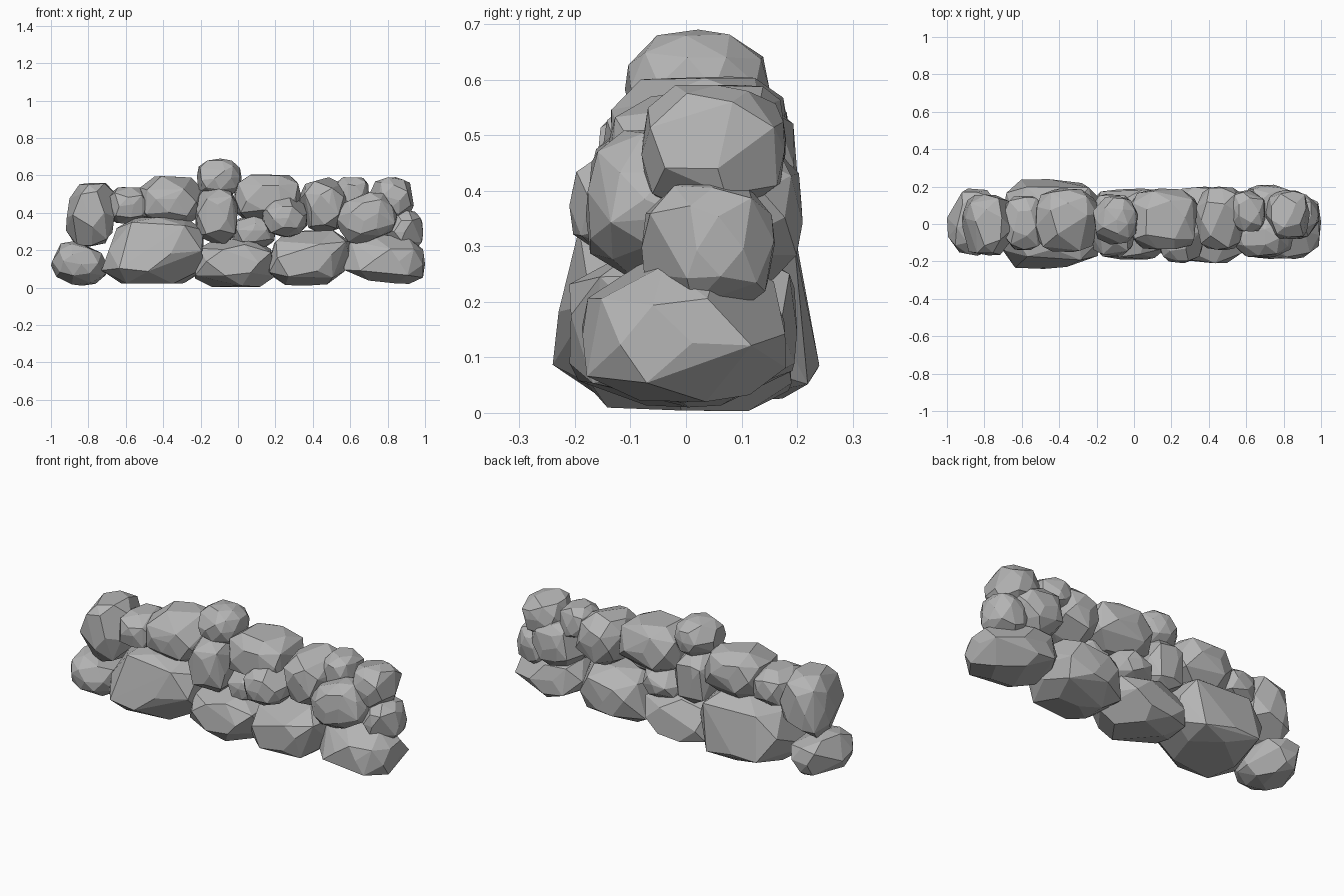
import bpy, bmesh, math, random
from mathutils import Matrix, Vector

random.seed(7)

cube = bpy.data.objects.get("Cube")
if cube:
    bpy.data.objects.remove(cube, do_unlink=True)

stone_grey = bpy.data.materials.new("stone_grey")
stone_grey.use_nodes = True
colour = (0.46, 0.46, 0.46, 1)
stone_grey.diffuse_color = colour
stone_grey.node_tree.nodes["Principled BSDF"].inputs["Base Color"].default_value = colour


def stone(name, x, y, z, tilt=0, square=3.0, taper=0.0, lean=0.0):
    """Faceted rounded block, tilted in the wall plane and fitted to the given extents."""
    spans = (x, y, z)
    size = Vector([b - a for a, b in spans])
    centre = Vector([(a + b) / 2 for a, b in spans])

    # Jittered ball pushed out towards a box
    bm = bmesh.new()
    bmesh.ops.create_icosphere(bm, subdivisions=2, radius=1)
    spin = Matrix.Rotation(random.uniform(0, math.tau), 3, "Z")
    points = []
    for v in bm.verts:
        if random.random() < 0.12:
            continue
        d = spin @ v.co + Vector([random.uniform(-0.1, 0.1) for _ in range(3)])
        d /= sum(abs(c) ** square for c in d) ** (1 / square)
        d.x = d.x * (1 - taper * d.z) + lean * d.z
        d.y *= 1 - taper * d.z
        points.append(d)
    bm.clear()

    # Tilt at true proportions, then fit to the extents
    turn = Matrix.Rotation(math.radians(-tilt), 3, "Y")
    points = [turn @ Vector([p[i] * size[i] for i in range(3)]) for p in points]
    low = [min(p[i] for p in points) for i in range(3)]
    high = [max(p[i] for p in points) for i in range(3)]
    for p in points:
        bm.verts.new([centre[i] + size[i] * ((p[i] - low[i]) / (high[i] - low[i]) - 0.5)
                      for i in range(3)])

    # Wrap with flat facets and merge the nearly level ones
    bmesh.ops.convex_hull(bm, input=bm.verts[:])
    loose = [v for v in bm.verts if not v.link_faces]
    bmesh.ops.delete(bm, geom=loose, context="VERTS")
    bmesh.ops.dissolve_limit(bm, angle_limit=math.radians(10), verts=bm.verts[:], edges=bm.edges[:])
    bmesh.ops.recalc_face_normals(bm, faces=bm.faces[:])
    mesh = bpy.data.meshes.new(name)
    bm.to_mesh(mesh)
    bm.free()
    mesh.materials.append(stone_grey)
    bpy.context.collection.objects.link(bpy.data.objects.new(name, mesh))


# Foundation course
stone("base_stone_right_end", x=(-1, -.7), y=(-.17, .19), z=(.01, .25), square=2.4, lean=-.1)
stone("base_stone_large", x=(-.73, -.18), y=(-.24, .24), z=(.02, .38), square=5, taper=.13, lean=.12)
stone("base_stone_middle", x=(-.23, .2), y=(-.19, .19), z=(0, .26), square=4, taper=.06)
stone("base_stone_sloped", x=(.16, .6), y=(-.21, .2), z=(.01, .31), square=3.5, lean=.15)
stone("base_stone_left_end", x=(.56, 1), y=(-.19, .18), z=(.02, .29), tilt=-6, square=3.5, taper=.1)

# Middle course
stone("tall_stone_right", x=(-.92, -.65), y=(-.17, .16), z=(.22, .56), square=3.5, lean=.15)
stone("tall_stone_middle", x=(-.23, 0), y=(-.17, .16), z=(.23, .53), square=4)
stone("filler_stone_middle", x=(-.03, .2), y=(-.11, .17), z=(.21, .39), square=3)
stone("front_stone_middle", x=(.13, .37), y=(-.21, .06), z=(.27, .48), tilt=10, square=2.7)
stone("front_stone_sloped", x=(.52, .85), y=(-.18, .06), z=(.23, .51), tilt=25, square=3.2)
stone("back_stone_sloped", x=(.57, .86), y=(-.05, .21), z=(.23, .49), tilt=-10)
stone("filler_stone_left", x=(.77, .99), y=(-.08, .16), z=(.18, .42), square=2.6)

# Top course
stone("top_stone_small", x=(-.7, -.47), y=(-.14, .15), z=(.34, .54), square=3)
stone("top_stone_broad", x=(-.53, -.19), y=(-.15, .19), z=(.33, .6), square=3.2)
stone("cap_stone", x=(-.22, .02), y=(-.11, .15), z=(.48, .69), square=2.5)
stone("top_stone_wide", x=(-.02, .34), y=(-.14, .19), z=(.34, .61), square=3.5)
stone("top_stone_tilted", x=(.33, .6), y=(-.14, .2), z=(.29, .59), tilt=15, square=3.2)
stone("top_stone_narrow", x=(.52, .7), y=(-.04, .18), z=(.4, .59), square=3.5)
stone("top_stone_left_end", x=(.7, .94), y=(-.08, .18), z=(.36, .59), tilt=-15, square=2.8)
